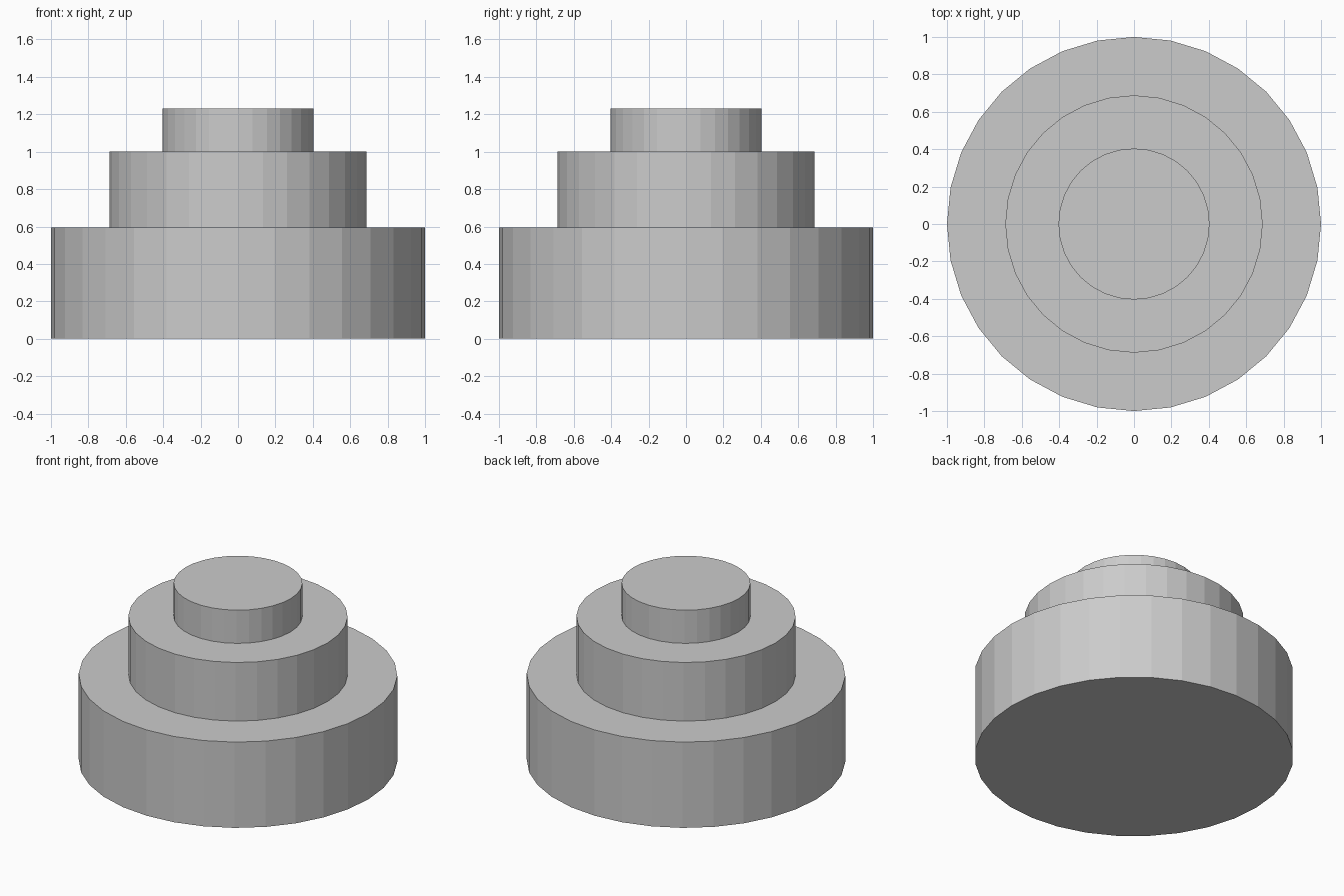
import bpy

default_cube = bpy.data.objects.get("Cube")
if default_cube:
    bpy.data.objects.remove(default_cube, do_unlink=True)

# Single plain grey for every tier
GREY = (0.6, 0.6, 0.6, 1.0)
grey = bpy.data.materials.new("plain_grey")
grey.use_nodes = True
grey.diffuse_color = GREY
grey.node_tree.nodes["Principled BSDF"].inputs["Base Color"].default_value = GREY


def add_tier(name, radius, bottom, top):
    """Flat-sided drum standing between two heights."""
    bpy.ops.mesh.primitive_cylinder_add(
        vertices=32, radius=radius, depth=top - bottom,
        location=(0, 0, (bottom + top) / 2))
    tier = bpy.context.object
    tier.name = name
    tier.data.materials.append(grey)


# Three stacked tiers, each narrower than the one below
add_tier("bottom_tier", 1.0, 0.0, 0.594)
add_tier("middle_tier", 0.688, 0.594, 1.0)
add_tier("top_tier", 0.404, 1.0, 1.23)
